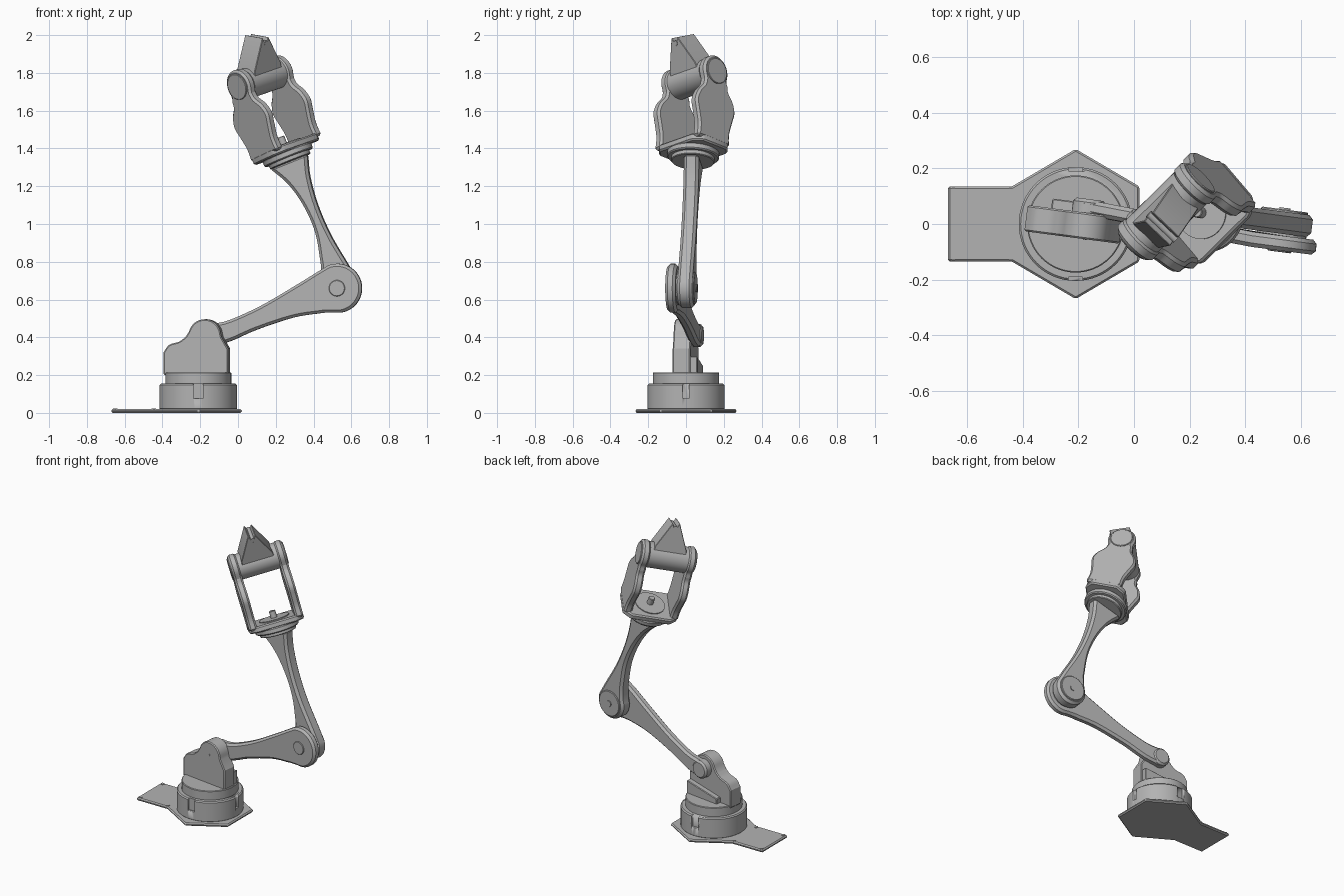
import bpy, bmesh
from math import cos, sin, radians
from mathutils import Vector

if "Cube" in bpy.data.objects:
    bpy.data.objects.remove(bpy.data.objects["Cube"])

GREY = (0.45, 0.45, 0.45, 1)
metal = bpy.data.materials.new("plain grey")
metal.use_nodes = True
metal.diffuse_color = GREY
metal.node_tree.nodes["Principled BSDF"].inputs["Base Color"].default_value = GREY


def arc(cx, cy, r, start=0, end=None, n=32):
    """Points on a circle, or on part of one when an end angle is given."""
    full = end is None
    span = 360 if full else end - start
    steps = n if full else n - 1
    return [(cx + r * cos(radians(start + span * i / steps)),
             cy + r * sin(radians(start + span * i / steps))) for i in range(n)]


def smooth(points, n=5):
    """Open Catmull-Rom curve through the points."""
    p = [Vector(q) for q in points]
    p = [p[0] * 2 - p[1]] + p + [p[-1] * 2 - p[-2]]
    out = []
    for a, b, c, d in zip(p, p[1:], p[2:], p[3:]):
        for i in range(n):
            t = i / n
            out.append((2 * b + (c - a) * t + (2 * a - 5 * b + 4 * c - d) * t * t
                        + (3 * b - a - 3 * c + d) * t ** 3) / 2)
    return [tuple(q) for q in out + [p[-2]]]


def extrude(name, profile, d0, d1, frame, bevel=0.0, shift=None):
    """Solid from a flat profile; frame = origin, profile axes, depth axis."""
    o, a, b, c = frame
    bm = bmesh.new()
    rings = []
    for d in (d0, d1):
        rings.append([bm.verts.new(o + a * x + b * y + c * (d + (shift(x) if shift else 0)))
                      for x, y in profile])
    bm.faces.new(rings[0])
    bm.faces.new(rings[1])
    n = len(profile)
    for i in range(n):
        j = (i + 1) % n
        bm.faces.new((rings[0][i], rings[0][j], rings[1][j], rings[1][i]))
    bmesh.ops.recalc_face_normals(bm, faces=bm.faces)
    mesh = bpy.data.meshes.new(name)
    bm.to_mesh(mesh)
    bm.free()
    mesh.materials.append(metal)
    obj = bpy.data.objects.new(name, mesh)
    bpy.context.collection.objects.link(obj)
    bpy.ops.object.select_all(action='DESELECT')
    obj.select_set(True)
    bpy.context.view_layer.objects.active = obj
    if bevel:
        mod = obj.modifiers.new("edge chamfer", 'BEVEL')
        mod.width = bevel
        mod.segments = 1
        mod.limit_method = 'ANGLE'
        mod.angle_limit = radians(40)
        bpy.ops.object.modifier_apply(modifier=mod.name)
    bpy.ops.object.shade_smooth_by_angle(angle=radians(25))
    return obj


X, Y, Z = Vector((1, 0, 0)), Vector((0, 1, 0)), Vector((0, 0, 1))
BASE_X = -0.21
ground = (Vector((0, 0, 0)), X, Y, Z)

# Base plate with its cable tongue and screws
half = [(-0.67, 0.135), (-0.44, 0.135), (BASE_X, 0.27), (0.02, 0.135)]
outline = half + [(x, -y) for x, y in reversed(half)]
extrude("base_plate", outline, 0, 0.02, ground, 0.007)
for side in (-1, 1):
    for x in (-0.65, -0.445):
        extrude("plate_screw", arc(x, side * 0.118, 0.012, n=16), 0.01, 0.023, ground)

# Round housing with slots cut into the rim
housing = extrude("base_housing", arc(BASE_X, 0, 0.205, n=64), 0.015, 0.155, ground, 0.007)
for dx, dy, w in ((0, -1, 0.025), (0, 1, 0.025), (1, 0, 0.016)):
    cx, cy = BASE_X + dx * 0.21, dy * 0.21
    hx, hy = (0.02, w) if dx else (w, 0.02)
    box = [(cx - hx, cy - hy), (cx + hx, cy - hy), (cx + hx, cy + hy), (cx - hx, cy + hy)]
    cutter = extrude("slot_cutter", box, 0.075, 0.2, ground)
    cutter.hide_render = True
    mod = housing.modifiers.new("slot", 'BOOLEAN')
    mod.operation = 'DIFFERENCE'
    mod.solver = 'EXACT'
    mod.object = cutter
    bpy.context.view_layer.objects.active = housing
    bpy.ops.object.modifier_apply(modifier=mod.name)
    bpy.data.objects.remove(cutter)
extrude("turntable", arc(BASE_X, 0, 0.175, n=64), 0.14, 0.215, ground, 0.004)

# Arm plane, turned slightly about the base axis
turn = radians(-7.5)
u = Vector((cos(turn), sin(turn), 0))
v = Vector((-sin(turn), cos(turn), 0))
arm = (Vector((BASE_X, 0, 0)) + u * 0.205, u, Z, v)

# Shoulder block and its rear foot
block = ([(-0.385, 0.2), (-0.04, 0.2), (-0.04, 0.34), (-0.075, 0.4)]
         + arc(-0.165, 0.41, 0.086, 5, 165, 18)
         + smooth([(-0.265, 0.405), (-0.3, 0.378), (-0.355, 0.36), (-0.385, 0.32)]))
extrude("shoulder_block", block, -0.05, 0.045, arm, 0.006)
extrude("shoulder_foot", [(-0.3, 0.2), (-0.05, 0.2), (-0.05, 0.3), (-0.3, 0.25)],
        0.04, 0.08, arm, 0.004)
extrude("shoulder_hub", arc(-0.165, 0.41, 0.06), 0.03, 0.095, arm, 0.012)
extrude("shoulder_pin", arc(-0.165, 0.41, 0.006, n=12), -0.053, -0.04, arm)

# Upper arm, drifting sideways from the shoulder to the elbow
EX, EZ = 0.535, 0.66
upper = (smooth([(-0.15, 0.35), (-0.04, 0.38), (0.1, 0.44), (0.3, 0.505), (0.46, 0.53)])
         + arc(EX, EZ, 0.13, -100, 112, 32)
         + smooth([(0.43, 0.747), (0.3, 0.668), (0.12, 0.565), (-0.05, 0.49), (-0.15, 0.47)])
         + arc(-0.165, 0.41, 0.06, 95, 265, 14))
extrude("upper_arm", upper, -0.027, 0.027, arm, 0.014,
        shift=lambda x: 0.065 - 0.037 * min(1, max(0, (x + 0.17) / 0.6)))
extrude("elbow_cap", arc(EX, EZ, 0.043), -0.004, 0.02, arm, 0.003)
extrude("elbow_axle", arc(EX, EZ, 0.09), 0.04, 0.075, arm)

# Forearm, flaring towards the wrist
fore = (arc(EX, EZ, 0.105, 160, 380, 32)
        + smooth([(0.585, 0.78), (0.49, 0.94), (0.42, 1.1), (0.378, 1.25), (0.365, 1.375)])
        + smooth([(0.165, 1.295), (0.265, 1.21), (0.35, 1.09), (0.41, 0.95), (0.44, 0.78)]))
extrude("forearm", fore, 0.062, 0.142, arm, 0.016)
extrude("elbow_rear_disc", arc(EX, EZ, 0.085), 0.13, 0.15, arm, 0.004)
extrude("elbow_rear_pin", arc(EX, EZ, 0.02, n=20), 0.14, 0.156, arm)

# Wrist frame: w is the roll axis, ea the hinge axis, eb across the fork
tilt, roll = radians(22), radians(50)
w = Z * cos(tilt) - u * sin(tilt)
p = u * cos(tilt) + Z * sin(tilt)
ea = p * cos(roll) + v * sin(roll)
eb = v * cos(roll) - p * sin(roll)
origin = Vector((0.27, 0.037, 1.35))
wrist = (origin, ea, eb, w)
fork = (origin, eb, w, ea)

extrude("wrist_collar", arc(0, 0, 0.115, n=48), -0.022, 0.01, wrist, 0.004)
extrude("wrist_flange", arc(0, 0, 0.138, n=48), 0, 0.035, wrist, 0.006)
corner = [(0.175, 0.085), (0.125, 0.13)]
plate = (corner + [(-x, y) for x, y in reversed(corner)]
         + [(-x, -y) for x, y in corner] + [(x, -y) for x, y in reversed(corner)])
extrude("fork_plate", plate, 0.03, 0.07, wrist, 0.008)
extrude("wrist_disc", arc(0, 0, 0.095, n=40), 0.06, 0.076, wrist)
extrude("wrist_knob", arc(0, 0, 0.02, n=20), 0.07, 0.12, wrist, 0.003)

# Two fork cheeks with a round hinge end
HB, HH = -0.02, 0.445
edge = smooth([(0.105, 0.05), (0.102, 0.12), (0.118, 0.19), (0.132, 0.25),
               (0.115, 0.305), (0.08, 0.35), (0.072, 0.385)])
cheek = (edge + arc(HB, HH, 0.088, -25, 205, 28)
         + [(-x + HB, y) for x, y in reversed(edge)])
for side, d in (("left", 0.122), ("right", -0.174)):
    extrude("fork_cheek_" + side, cheek, d, d + 0.052, fork, 0.012)
    face = 0.165 if d > 0 else -0.18
    extrude("hinge_cap_" + side, arc(HB, HH, 0.07), face, face + 0.015, fork, 0.003)

# Hinge barrel and the pitched, notched tool head
extrude("hinge_barrel", arc(HB, HH, 0.082, n=40), -0.125, 0.125, fork)
pitch = radians(25)
hinge = origin + eb * HB + w * HH
tb = eb * cos(pitch) + w * sin(pitch)
tw = w * cos(pitch) - eb * sin(pitch)
head = [(-0.105, 0.04), (0.105, 0.04), (0.1, 0.075), (0.022, 0.235),
        (0, 0.195), (-0.022, 0.24), (-0.1, 0.075)]
extrude("tool_head", head, -0.065, 0.065, (hinge, ea, tw, tb), 0.003)
extrude("tool_pin", arc(0, 0.205, 0.014, n=16), -0.068, 0.068, (hinge, ea, tw, tb))
